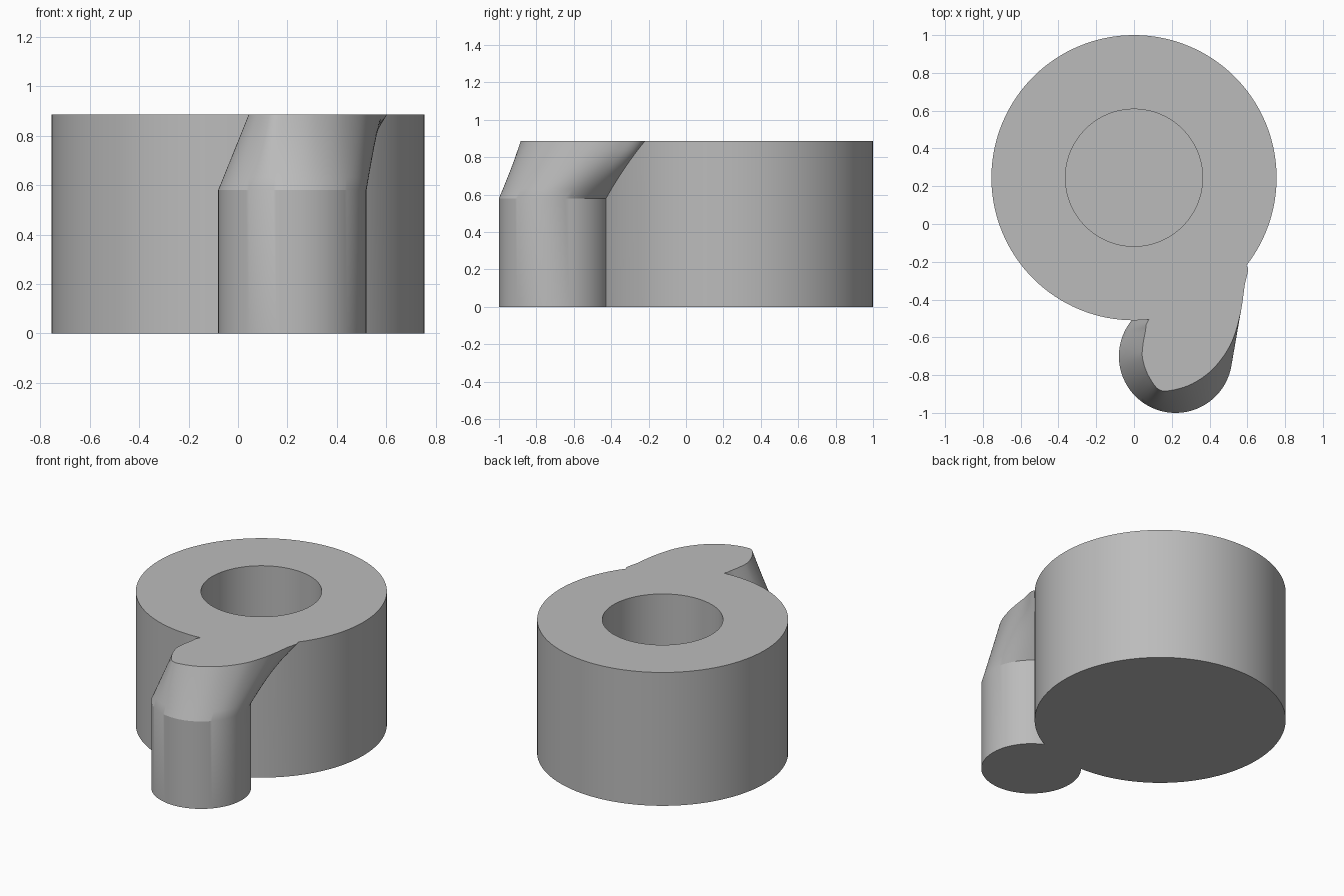
import bpy, bmesh
from math import radians, cos, sin, pi

cube = bpy.data.objects.get("Cube")
if cube:
    bpy.data.objects.remove(cube, do_unlink=True)

GREY = (0.5, 0.5, 0.5, 1)
mat = bpy.data.materials.new("plain grey")
mat.use_nodes = True
mat.diffuse_color = GREY
mat.node_tree.nodes["Principled BSDF"].inputs["Base Color"].default_value = GREY

HEIGHT, SHOULDER = 0.885, 0.58
CUP_Y, CUP_R, BORE_R, FLOOR = 0.245, 0.755, 0.363, 0.1
POST_X, POST_Y, POST_R = 0.22, -0.70, 0.30


def ring(cx, cy, r, z, n=128):
    return [(cx + r * cos(2 * pi * i / n), cy + r * sin(2 * pi * i / n), z) for i in range(n)]


def loft(name, rings):
    """Closed solid skinned through rings of equal length."""
    bm = bmesh.new()
    rows = [[bm.verts.new(p) for p in r] for r in rings]
    n = len(rows[0])
    for a, b in zip(rows, rows[1:]):
        for i in range(n):
            j = (i + 1) % n
            bm.faces.new((a[i], a[j], b[j], b[i]))
    bm.faces.new(rows[0])
    bm.faces.new(rows[-1])
    bmesh.ops.recalc_face_normals(bm, faces=bm.faces)
    mesh = bpy.data.meshes.new(name)
    bm.to_mesh(mesh)
    bm.free()
    mesh.materials.append(mat)
    ob = bpy.data.objects.new(name, mesh)
    bpy.context.collection.objects.link(ob)
    return ob


def catmull(p0, p1, p2, p3, t):
    return [b + 0.5 * t * (c - a + t * (2*a - 5*b + 4*c - d + t * (3*(b - c) + d - a)))
            for a, b, c, d in zip(p0, p1, p2, p3)]


# Round cup with a blind bore
cup = loft("cup", [ring(0, CUP_Y, CUP_R, 0), ring(0, CUP_Y, CUP_R, HEIGHT),
                   ring(0, CUP_Y, BORE_R, HEIGHT), ring(0, CUP_Y, BORE_R, FLOOR)])

# Spout: post angle matched to a point on the swept leaf-shaped rim
keys = [(64, .595, -.22), (25, .585, -.33), (-12, .56, -.49), (-35, .51, -.64),
        (-55, .42, -.765), (-75, .31, -.845), (-100, .2, -.88), (-118, .13, -.875),
        (-140, .075, -.80), (-165, .047, -.72), (-185, .045, -.66), (-202, .06, -.57),
        (-217, .08, -.505), (-245, .2, -.38), (-275, .45, -.24)]
before = (keys[-1][0] + 360, *keys[-1][1:])
after = [(k[0] - 360, *k[1:]) for k in keys[:2]]
path = [before] + keys + after
samples = [catmull(*path[i:i + 4], s / 8) for i in range(len(keys)) for s in range(8)]


def post_ring(z):
    return [(POST_X + POST_R * cos(radians(a)), POST_Y + POST_R * sin(radians(a)), z)
            for a, x, y in samples]


base, rim = post_ring(SHOULDER), [(x, y, HEIGHT) for a, x, y in samples]
mids = [[tuple(p + (q - p) * t / 6 for p, q in zip(u, v)) for u, v in zip(base, rim)]
        for t in range(1, 6)]
spout = loft("spout", [post_ring(0), base] + mids + [rim])

# Fuse the spout to the cup
join = cup.modifiers.new("join spout", "BOOLEAN")
join.operation, join.solver, join.object = "UNION", "EXACT", spout
bpy.ops.object.select_all(action="DESELECT")
cup.select_set(True)
bpy.context.view_layer.objects.active = cup
bpy.ops.object.modifier_apply(modifier=join.name)
bpy.data.objects.remove(spout, do_unlink=True)
cup.name = "cup_with_spout"
bpy.ops.object.shade_smooth_by_angle(angle=radians(20))
